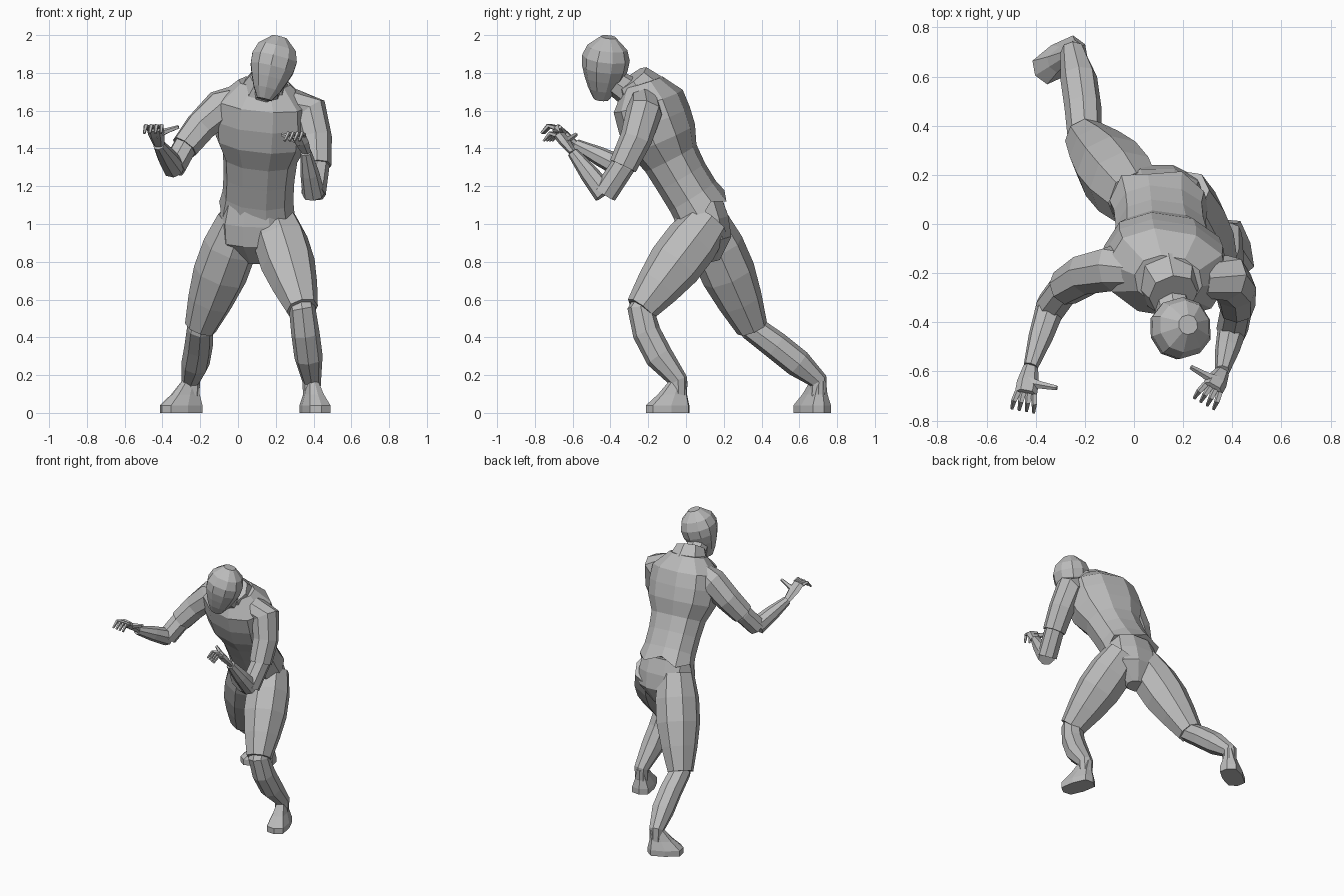
import bpy, bmesh
from math import sin, cos, pi, copysign
from mathutils import Vector

cube = bpy.data.objects.get("Cube")
if cube:
    bpy.data.objects.remove(cube, do_unlink=True)

SHADE = (0.5, 0.5, 0.5, 1)
grey = bpy.data.materials.new("plain_grey")
grey.use_nodes = True
grey.diffuse_color = SHADE
grey.node_tree.nodes["Principled BSDF"].inputs["Base Color"].default_value = SHADE

UP = Vector((0, 0, 1))
ACROSS = Vector((1, 0, 0))


def path(start, end, count, bow=Vector()):
    """Evenly spaced points from start to end, bowed out in the middle."""
    steps = [i / (count - 1) for i in range(count)]
    return [start.lerp(end, t) + bow * sin(pi * t) for t in steps]


def rounded(value, power):
    """Push a unit circle coordinate outward towards a rounded square."""
    return copysign(abs(value) ** power, value)


def loft(name, points, widths, flat=1, side=ACROSS, normal=None, sides=8, power=0.9, hem=0):
    """Skin one ring per point; each ring lies square to the path or to a fixed normal."""
    bm = bmesh.new()
    last = len(points) - 1
    loops = []
    for i, (point, width) in enumerate(zip(points, widths)):
        along = normal or points[min(i + 1, last)] - points[max(i - 1, 0)]
        along = along.normalized()
        u = (side - along * side.dot(along)).normalized()
        v = along.cross(u) * flat
        loop = []
        for k in range(sides):
            angle = 2 * pi * k / sides
            offset = u * rounded(cos(angle), power) + v * rounded(sin(angle), power)
            # Alternate corners of the first ring can be raised into a pointed hem
            lift = along * hem if i == 0 and k % 2 else Vector()
            loop.append(bm.verts.new(point + offset * width + lift))
        loops.append(loop)
    for lower, upper in zip(loops, loops[1:]):
        for k in range(sides):
            j = (k + 1) % sides
            bm.faces.new((lower[k], lower[j], upper[j], upper[k]))
    bm.faces.new(loops[0])
    bm.faces.new(loops[-1])
    bmesh.ops.recalc_face_normals(bm, faces=bm.faces)
    mesh = bpy.data.meshes.new(name)
    bm.to_mesh(mesh)
    bm.free()
    mesh.materials.append(grey)
    bpy.context.collection.objects.link(bpy.data.objects.new(name, mesh))


def taper(name, start, end, widths, bow=Vector(), **options):
    """Loft a limb section between two joints."""
    loft(name, path(start, end, len(widths), bow), widths, **options)


def leg(name, hip, knee, ankle, toe_direction, shin_bow):
    """Trouser leg, shin and planted foot."""
    taper(name + "_trouser_leg", hip, knee, [0.12, 0.145, 0.145, 0.12, 0.085])
    shin = path(knee, ankle, 4, shin_bow)
    above_knee = knee.lerp(hip, 0.1)
    loft(name + "_shin", [above_knee, *shin, ankle - UP * 0.08],
         [0.07, 0.07, 0.075, 0.075, 0.05, 0.045])
    toward = toe_direction.normalized()
    sole = ankle + toward * 0.06
    sole.z = 0
    instep = sole + UP * 0.04
    foot = [sole, instep, instep.lerp(ankle, 0.45), ankle]
    loft(name + "_foot", foot, [0.12, 0.12, 0.08, 0.05], flat=0.58,
         side=toward, normal=UP, power=0.6)


def hand(name, wrist, knuckles, thumb_side):
    """Palm, four curled fingers and a raised thumb."""
    reach = knuckles - wrist
    reach.z = 0
    reach = reach.normalized() * 0.07
    across = reach.cross(UP).normalized()
    palm = wrist.lerp(knuckles, 0.6)
    loft(name + "_palm", [wrist, palm, knuckles], [0.03, 0.045, 0.045],
         flat=0.55, side=across, sides=6)
    for i in range(4):
        fan = across * (i - 1.5)
        base = knuckles + fan * 0.022
        bend = base + reach / 2 + fan * 0.006 + UP * 0.01
        tip = base + reach + fan * 0.008 - UP * 0.03
        loft(f"{name}_finger_{i}", [base, bend, tip], [0.014, 0.012, 0.007],
             side=across, sides=5)
    thumb_tip = palm + across * thumb_side * 0.12 + UP * 0.04
    taper(name + "_thumb", palm, thumb_tip, [0.025, 0.015, 0.01], side=UP, sides=5)


def arm(name, shoulder, elbow, wrist, knuckles, outward):
    """Short wide sleeve, upper arm, forearm and hand."""
    upper = path(shoulder, elbow, 4, Vector((outward, 1, 0)) * 0.03)
    inner = shoulder + Vector((-outward * 0.1, 0, 0.04))
    loft(name + "_sleeve", [inner, *upper[:3]], [0.08, 0.095, 0.085, 0.075])
    loft(name + "_upper_arm", upper[1:], [0.05, 0.065, 0.065])
    taper(name + "_forearm", elbow, wrist, [0.06, 0.05, 0.03])
    hand(name + "_hand", wrist, knuckles, outward)


# Torso leaning forward, with the chest overhanging the belly
nape = Vector((0.14, -0.23, 1.75))
taper("shirt", Vector((0.1, 0.1, 1.05)), nape,
      [0.205, 0.19, 0.19, 0.2, 0.25, 0.26, 0.25, 0.14], bow=Vector((0, -0.04, 0)),
      flat=0.75, side=Vector((1, -0.2, 0)), sides=10, hem=0.05)
taper("pelvis", Vector((0.1, 0.06, 1.12)), Vector((0.09, 0.13, 0.8)),
      [0.18, 0.2, 0.19, 0.07], flat=0.75, sides=10)

# Neck, collar and a head that narrows to the chin
chin = Vector((0.14, -0.45, 1.66))
crown = Vector((0.22, -0.41, 1.99))
taper("neck", nape - UP * 0.1, chin.lerp(crown, 0.4), [0.09, 0.075, 0.065])
taper("collar", nape - UP * 0.06, nape + Vector((0.02, -0.06, 0.02)), [0.14, 0.1])
taper("head", chin, crown, [0.04, 0.075, 0.1, 0.12, 0.125, 0.105, 0.04],
      side=Vector((1, 0.3, 0)), sides=10)

# Left leg steps forward, right leg pushes off behind
leg("left", Vector((0.19, 0.12, 1.02)), Vector((0.34, -0.24, 0.55)),
    Vector((0.39, -0.04, 0.17)), Vector((0.3, -1, 0)), Vector((0, -0.04, 0)))
leg("right", Vector((0.01, 0.1, 1.02)), Vector((-0.2, 0.35, 0.45)),
    Vector((-0.25, 0.7, 0.17)), Vector((-0.8, -0.5, 0)), Vector((0.01, 0.01, 0)))

# Arms bent at the elbow with both hands raised ahead
arm("left", Vector((0.38, -0.22, 1.6)), Vector((0.4, -0.43, 1.16)),
    Vector((0.36, -0.6, 1.38)), Vector((0.32, -0.67, 1.47)), 1)
arm("right", Vector((-0.09, -0.18, 1.62)), Vector((-0.34, -0.34, 1.3)),
    Vector((-0.42, -0.58, 1.42)), Vector((-0.44, -0.69, 1.51)), -1)
